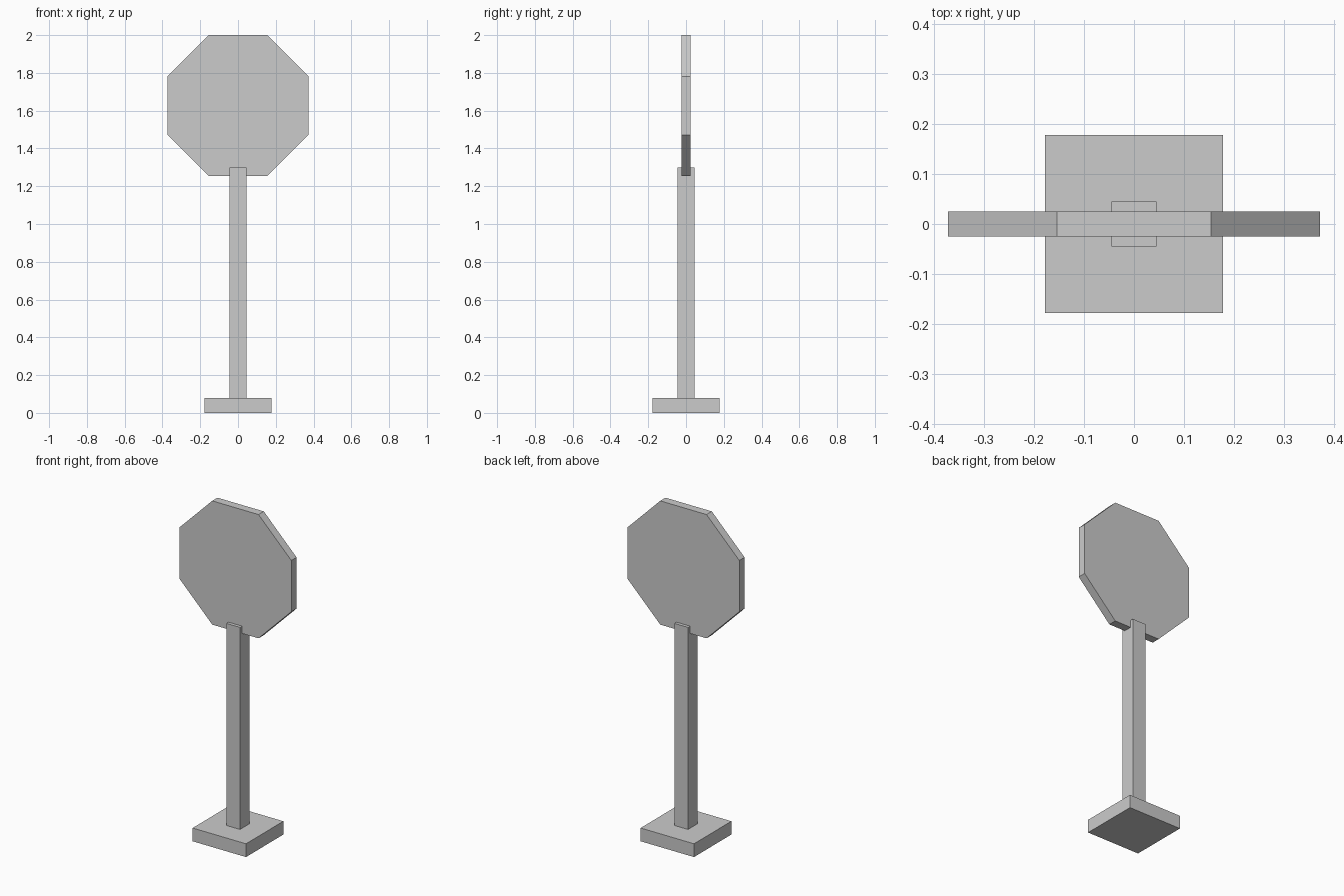
import bpy
import math

# Remove the default object
cube = bpy.data.objects.get("Cube")
if cube:
    bpy.data.objects.remove(cube, do_unlink=True)

# Single plain grey
grey = bpy.data.materials.new("plain_grey")
grey.use_nodes = True
colour = (0.6, 0.6, 0.6, 1.0)
grey.diffuse_color = colour
grey.node_tree.nodes["Principled BSDF"].inputs["Base Color"].default_value = colour


def box(name, width, bottom, top):
    """Square upright block between two heights."""
    bpy.ops.mesh.primitive_cube_add(size=1, location=(0, 0, (bottom + top) / 2))
    obj = bpy.context.object
    obj.name = name
    obj.scale = (width, width, top - bottom)
    bpy.ops.object.transform_apply(location=False, rotation=False, scale=True)
    obj.data.materials.append(grey)
    return obj


# Base slab and square post
box("base", 0.356, 0.0, 0.08)
box("post", 0.09, 0.08, 1.298)

# Octagonal sign plate, flat side up
half_width = 0.373
bpy.ops.mesh.primitive_cylinder_add(
    vertices=8, radius=half_width / math.cos(math.pi / 8), depth=0.05)
plate = bpy.context.object
plate.name = "sign_plate"
plate.rotation_euler = (0, 0, math.pi / 8)
bpy.ops.object.transform_apply(location=False, rotation=True, scale=False)
plate.rotation_euler = (math.pi / 2, 0, 0)
bpy.ops.object.transform_apply(location=False, rotation=True, scale=False)
plate.location = (0, 0, 2 - half_width)
plate.data.materials.append(grey)
